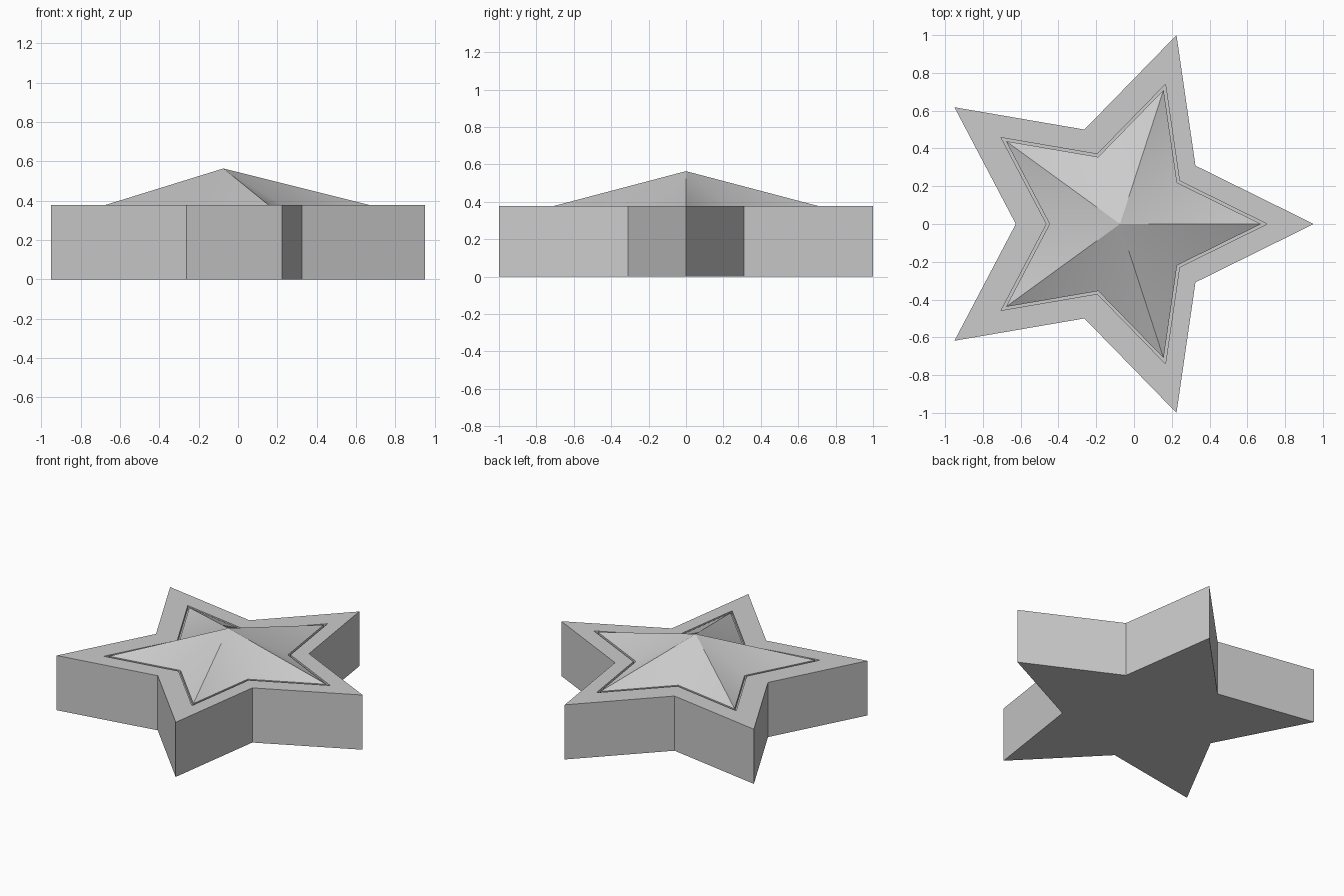
import bpy
import bmesh
from math import cos, sin, pi, radians

if "Cube" in bpy.data.objects:
    bpy.data.objects.remove(bpy.data.objects["Cube"], do_unlink=True)

POINTS = 5
TIP, NOTCH = 1.0515, 0.5257      # star radii at full size
BODY_X, CAP_X = -0.10, -0.074    # star centres
TOP, PEAK, FLOOR = 0.377, 0.564, 0.352

grey = bpy.data.materials.new("plain grey")
grey.use_nodes = True
colour = (0.6, 0.6, 0.6, 1)
grey.diffuse_color = colour
grey.node_tree.nodes["Principled BSDF"].inputs["Base Color"].default_value = colour


def star_ring(bm, scale, cx, z):
    """One star outline, counter-clockwise, first tip towards +x."""
    ring = []
    for i in range(POINTS * 2):
        r = scale * (NOTCH if i % 2 else TIP)
        a = i * pi / POINTS
        ring.append(bm.verts.new((cx + r * cos(a), r * sin(a), z)))
    return ring


def bridge(bm, lower, upper):
    n = len(lower)
    for i in range(n):
        j = (i + 1) % n
        bm.faces.new((lower[i], lower[j], upper[j], upper[i]))


def finish(bm, name):
    mesh = bpy.data.meshes.new(name)
    bm.normal_update()
    bm.to_mesh(mesh)
    bm.free()
    mesh.materials.append(grey)
    obj = bpy.data.objects.new(name, mesh)
    bpy.context.scene.collection.objects.link(obj)
    bpy.ops.object.select_all(action="DESELECT")
    obj.select_set(True)
    bpy.context.view_layer.objects.active = obj
    bpy.ops.object.shade_smooth_by_angle(angle=radians(30))
    return obj


# Star block with a star-shaped recess in its top
bm = bmesh.new()
rings = [star_ring(bm, s, x, z) for s, x, z in (
    (1, BODY_X, 0), (1, BODY_X, TOP), (0.74, CAP_X, TOP), (0.74, CAP_X, FLOOR))]
for low, high in zip(rings, rings[1:]):
    bridge(bm, low, high)
bm.faces.new(list(reversed(rings[0])))
bm.faces.new(rings[-1])
finish(bm, "star_body")

# Faceted star peak set in the recess, leaving a thin groove around it
bm = bmesh.new()
foot = star_ring(bm, 0.71, CAP_X, FLOOR)
rim = star_ring(bm, 0.71, CAP_X, TOP)
bridge(bm, foot, rim)
apex = bm.verts.new((CAP_X, 0, PEAK))
for i, v in enumerate(rim):
    bm.faces.new((v, rim[(i + 1) % len(rim)], apex))
finish(bm, "star_peak")
